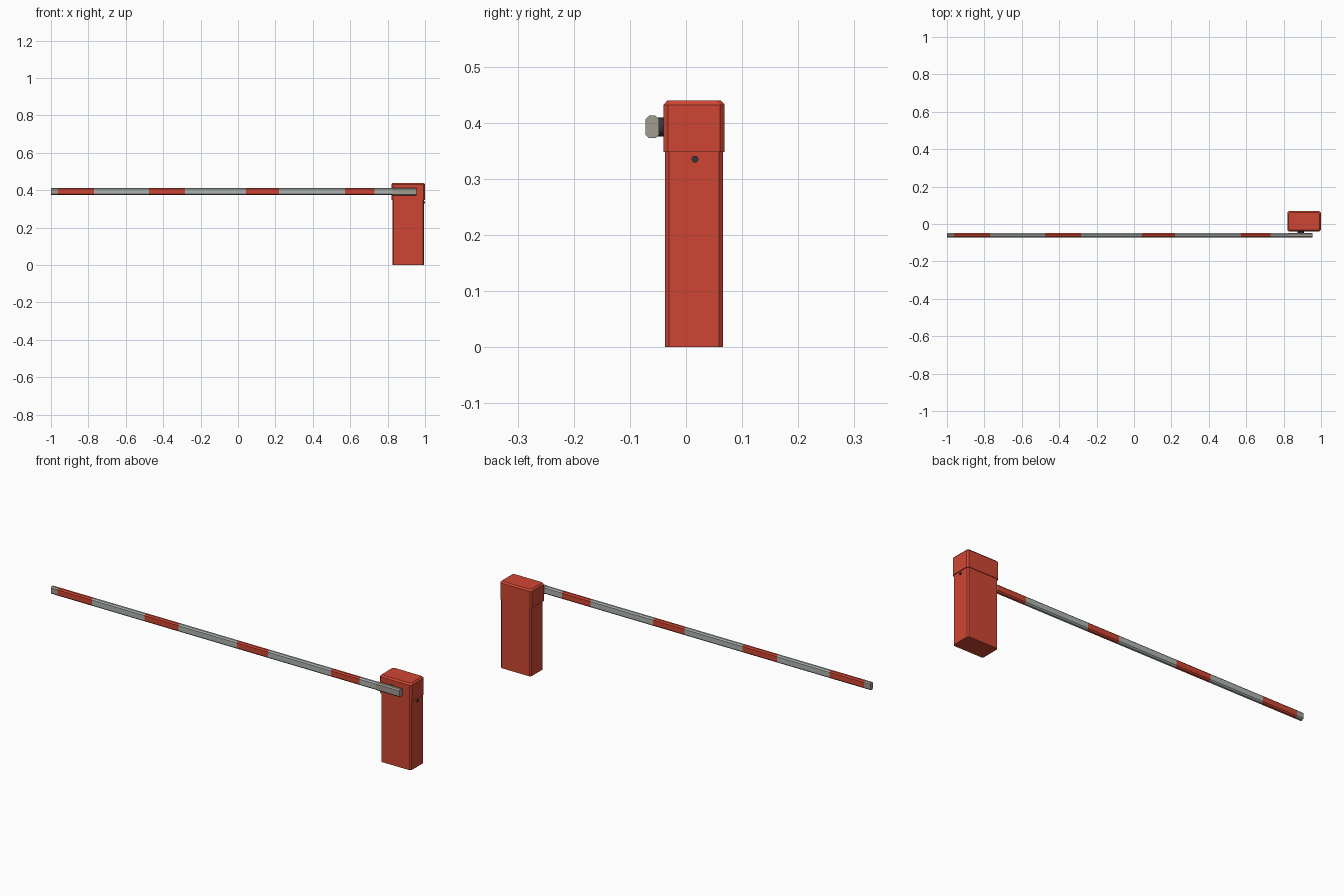
import bpy, bmesh, math
from mathutils import Matrix

if "Cube" in bpy.data.objects:
    bpy.data.objects.remove(bpy.data.objects["Cube"])


def material(name, rgb):
    m = bpy.data.materials.new(name)
    m.diffuse_color = (*rgb, 1)
    m.use_nodes = True
    m.node_tree.nodes["Principled BSDF"].inputs["Base Color"].default_value = m.diffuse_color
    return m


RED = material("red paint", (0.62, 0.062, 0.034))
GREY = material("pale grey", (0.42, 0.46, 0.44))
BEIGE = material("warm grey", (0.36, 0.335, 0.28))
DARK = material("dark metal", (0.035, 0.037, 0.042))


def finish(bm, name, mats):
    bmesh.ops.recalc_face_normals(bm, faces=bm.faces)
    me = bpy.data.meshes.new(name)
    bm.to_mesh(me)
    bm.free()
    for m in mats:
        me.materials.append(m)
    ob = bpy.data.objects.new(name, me)
    bpy.context.collection.objects.link(ob)
    return ob


def octagon(a0, a1, b0, b1, c):
    """Rectangle with its four corners cut by c."""
    return [(a0 + c, b0), (a1 - c, b0), (a1, b0 + c), (a1, b1 - c),
            (a1 - c, b1), (a0 + c, b1), (a0, b1 - c), (a0, b0 + c)]


def loft(bm, rings, mat_of=lambda i: 0):
    """Skin a row of equal-length rings and cap both ends."""
    vs = [[bm.verts.new(p) for p in r] for r in rings]
    n = len(vs[0])
    for i in range(len(vs) - 1):
        for k in range(n):
            f = bm.faces.new((vs[i][k], vs[i][(k + 1) % n],
                              vs[i + 1][(k + 1) % n], vs[i + 1][k]))
            f.material_index = mat_of(i)
    bm.faces.new(vs[0]).material_index = mat_of(0)
    bm.faces.new(vs[-1]).material_index = mat_of(len(vs) - 2)


def cabinet_part(name, x0, x1, y0, y1, c, levels):
    """Chamfered upright box; levels are (z, inset) pairs."""
    bm = bmesh.new()
    loft(bm, [[(x, y, z) for x, y in octagon(x0 + d, x1 - d, y0 + d, y1 - d, c)]
              for z, d in levels])
    return finish(bm, name, [RED])


def cylinder(name, radius, depth, centre, axis, mat, segments):
    bm = bmesh.new()
    rot = Matrix.Rotation(math.pi / 2, 4, axis)
    bmesh.ops.create_cone(bm, cap_ends=True, segments=segments, radius1=radius,
                          radius2=radius, depth=depth,
                          matrix=Matrix.Translation(centre) @ rot)
    ob = finish(bm, name, [mat])
    bpy.context.view_layer.objects.active = ob
    ob.select_set(True)
    bpy.ops.object.shade_smooth_by_angle(angle=math.radians(40))
    ob.select_set(False)


# Cabinet: post and slightly wider hood with a chamfered top
cabinet_part("cabinet_body", 0.825, 0.995, -0.037, 0.066, 0.007,
             [(0, 0), (0.36, 0)])
cabinet_part("cabinet_hood", 0.82, 0.999, -0.04, 0.069, 0.008,
             [(0.348, 0), (0.432, 0), (0.44, 0.007)])

# Lock on the side, and the pivot shaft carrying the arm
cylinder("side_lock", 0.006, 0.008, (0.995, 0.016, 0.335), 'Y', DARK, 24)
cylinder("pivot_shaft", 0.017, 0.016, (0.891, -0.044, 0.392), 'X', DARK, 32)

# Striped boom: end cap, alternating grey and red sections, mounting sleeve
cuts = [-1, -0.963, -0.77, -0.475, -0.283, 0.043, 0.218, 0.571, 0.731, 0.827]
bm = bmesh.new()
loft(bm, [[(x, y, z) for y, z in octagon(-0.071, -0.049, 0.3735, 0.4115, 0.006)]
          for x in cuts],
     lambda i: 2 if i == 0 else (1 if i % 2 else 0))
finish(bm, "boom_arm", [GREY, RED, BEIGE])

bm = bmesh.new()
loft(bm, [[(x, y, z) for y, z in octagon(-0.072, -0.048, 0.3725, 0.4125, 0.006)]
          for x in (0.825, 0.955)])
finish(bm, "boom_sleeve", [BEIGE])
